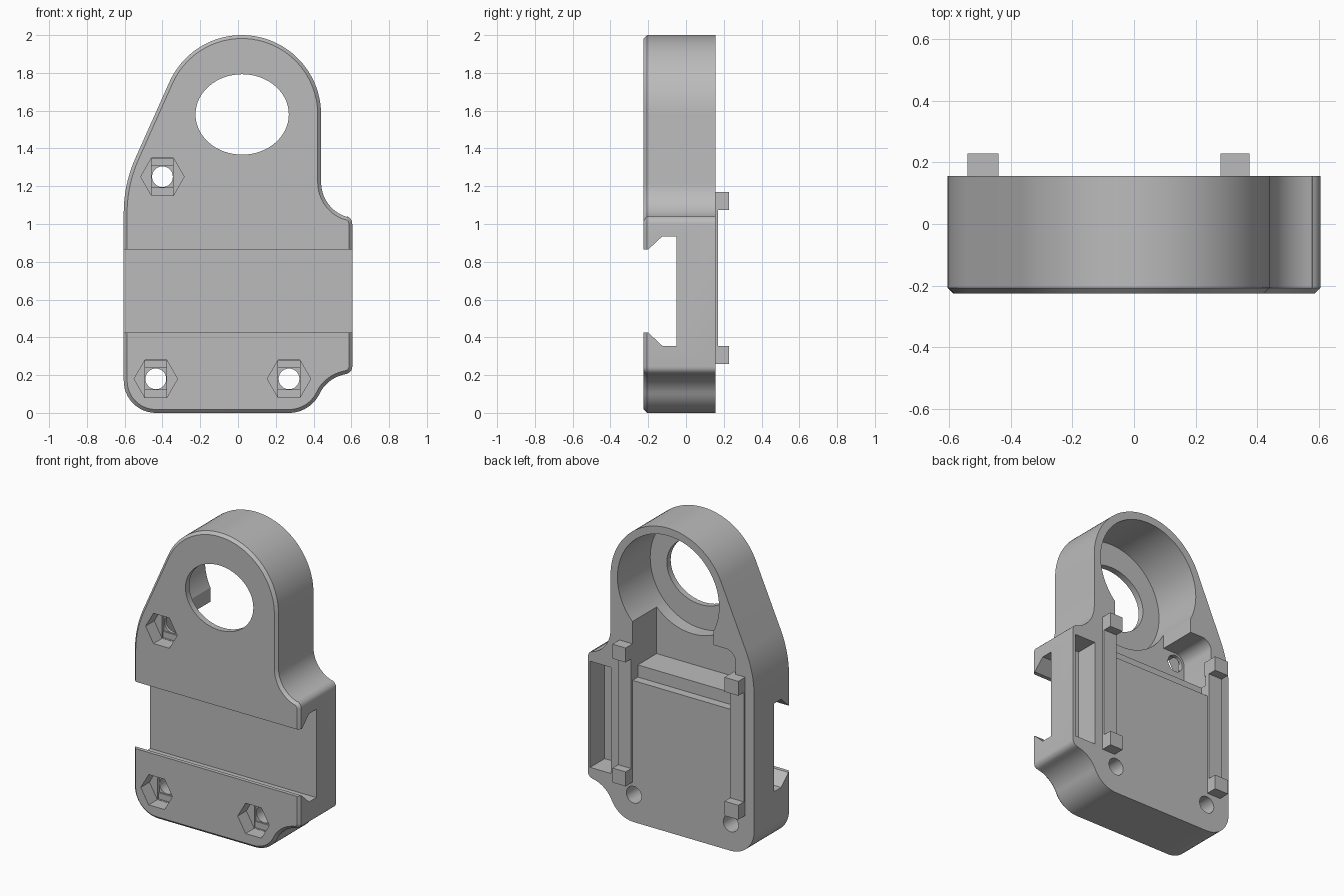
import bpy, bmesh
from math import cos, sin, radians

cube = bpy.data.objects.get("Cube")
if cube:
    bpy.data.objects.remove(cube, do_unlink=True)

FRONT, BACK = -0.225, 0.156
CHAMFER = 0.018

grey = bpy.data.materials.new("plain grey")
grey.use_nodes = True
grey.diffuse_color = (0.5, 0.5, 0.5, 1)
grey.node_tree.nodes["Principled BSDF"].inputs["Base Color"].default_value = (0.5, 0.5, 0.5, 1)


def arc(cx, cz, rx, a0, a1, n=12, rz=None):
    """Points of an arc in the x-z plane, angles in degrees."""
    rz = rz or rx
    angles = [radians(a0 + (a1 - a0) * i / n) for i in range(n + 1)]
    return [(cx + rx * cos(a), cz + rz * sin(a)) for a in angles]


def ring(cx, cz, rx, n, rz=None):
    return arc(cx, cz, rx, 0, 360, n, rz)[:-1]


def rect(x0, x1, z0, z1):
    return [(x0, z0), (x1, z0), (x1, z1), (x0, z1)]


def prism(name, pts, y0, y1, chamfer=0):
    """Extrude an x-z outline from y0 (front) to y1 (back)."""
    bm = bmesh.new()
    front = bm.faces.new([bm.verts.new((x, y0 + chamfer, z)) for x, z in pts])
    ext = bmesh.ops.extrude_face_region(bm, geom=[front], use_keep_orig=True)
    for v in ext["geom"]:
        if isinstance(v, bmesh.types.BMVert):
            v.co.y = y1
    bmesh.ops.recalc_face_normals(bm, faces=bm.faces[:])
    if chamfer:
        bmesh.ops.inset_region(bm, faces=[front], thickness=chamfer,
                               depth=chamfer, use_even_offset=True)
    return finish(name, bm)


def finish(name, bm):
    mesh = bpy.data.meshes.new(name)
    bm.to_mesh(mesh)
    bm.free()
    mesh.materials.append(grey)
    obj = bpy.data.objects.new(name, mesh)
    bpy.context.collection.objects.link(obj)
    return obj


def cut(target, cutter):
    mod = target.modifiers.new("cut", "BOOLEAN")
    mod.operation, mod.solver, mod.object = "DIFFERENCE", "EXACT", cutter
    bpy.context.view_layer.objects.active = target
    bpy.ops.object.modifier_apply(modifier=mod.name)
    bpy.data.objects.remove(cutter, do_unlink=True)


# Body outline, counter-clockwise from the bottom left corner
outline = (arc(-0.435, 0.17, 0.17, 180, 270)
           + arc(0.27, 0.18, 0.18, -90, -25.9)
           + arc(0.6, 0.02, 0.187, 154, 102)[1:]
           + arc(0.565, 0.245, 0.04, -70, 0, 5)
           + arc(0.56, 1.0, 0.045, 0, 65, 5)
           + arc(0.63, 1.22, 0.19, 254, 180)
           + arc(0.02, 1.58, 0.42, 0, 156, 40)
           + arc(0.1, 1.06, 0.705, 156, 180))
body = prism("body", outline, FRONT, BACK, CHAMFER)

# Dovetail channel across the front
profile = [(-0.3, 0.425), (-0.2, 0.425), (-0.125, 0.355), (-0.05, 0.355),
           (-0.05, 0.935), (-0.125, 0.935), (-0.2, 0.865), (-0.3, 0.865)]
bm = bmesh.new()
side = bm.faces.new([bm.verts.new((-0.8, y, z)) for y, z in profile])
ext = bmesh.ops.extrude_face_region(bm, geom=[side], use_keep_orig=True)
for v in ext["geom"]:
    if isinstance(v, bmesh.types.BMVert):
        v.co.x = 0.8
bmesh.ops.recalc_face_normals(bm, faces=bm.faces[:])
cut(body, finish("channel_cutter", bm))

# Round bore from the back and the oval window through the front wall
cut(body, prism("bore_cutter", ring(0.02, 1.58, 0.37, 72), -0.185, 0.4))
cut(body, prism("window_cutter", ring(0.022, 1.58, 0.247, 64, 0.213), -0.4, 0))

# Bay under the bore, rounded around the upper screw, with a stepped lower edge
bay = ([(-0.47, 1.01), (0.28, 1.01), (0.28, 1.45), (-0.31, 1.45), (-0.31, 1.32)]
       + arc(-0.4, 1.25, 0.07, 90, 180, 8))
cut(body, prism("bay_cutter", bay, -0.095, 0.4))
cut(body, prism("step_cutter", rect(-0.44, 0.28, 0.93, 1.03), 0.1, 0.4))

# Side slot in the back
cut(body, prism("slot_cutter", rect(0.435, 0.588, 0.275, 0.973), 0.005, 0.4))

# Screw holes with hexagonal nut pockets and stepped bridges
for x, z in [(-0.4, 1.25), (-0.435, 0.18), (0.27, 0.18)]:
    cut(body, prism("nut_cutter", ring(x, z, 0.115, 6), -0.4, -0.135))
    cut(body, prism("bridge_cutter", rect(x - 0.057, x + 0.057, z - 0.098, z + 0.098), -0.3, -0.125))
    cut(body, prism("square_cutter", rect(x - 0.057, x + 0.057, z - 0.057, z + 0.057), -0.3, -0.115))
    cut(body, prism("screw_cutter", ring(x, z, 0.055, 28), -0.3, 0.4))

bpy.ops.object.select_all(action="DESELECT")
body.select_set(True)
bpy.context.view_layer.objects.active = body
bpy.ops.object.shade_smooth_by_angle(angle=radians(25))

# Rails on the back with a clip at each end
for label, x0, x1 in [("left", 0.28, 0.375), ("right", -0.54, -0.44)]:
    prism(label + "_rail", rect(x0, x1, 0.34, 1.09), 0.14, 0.17)
    for end, z0, z1 in [("lower", 0.26, 0.355), ("upper", 1.075, 1.17)]:
        prism(f"{label}_{end}_clip", rect(x0, x1, z0, z1), 0.13, 0.228)
